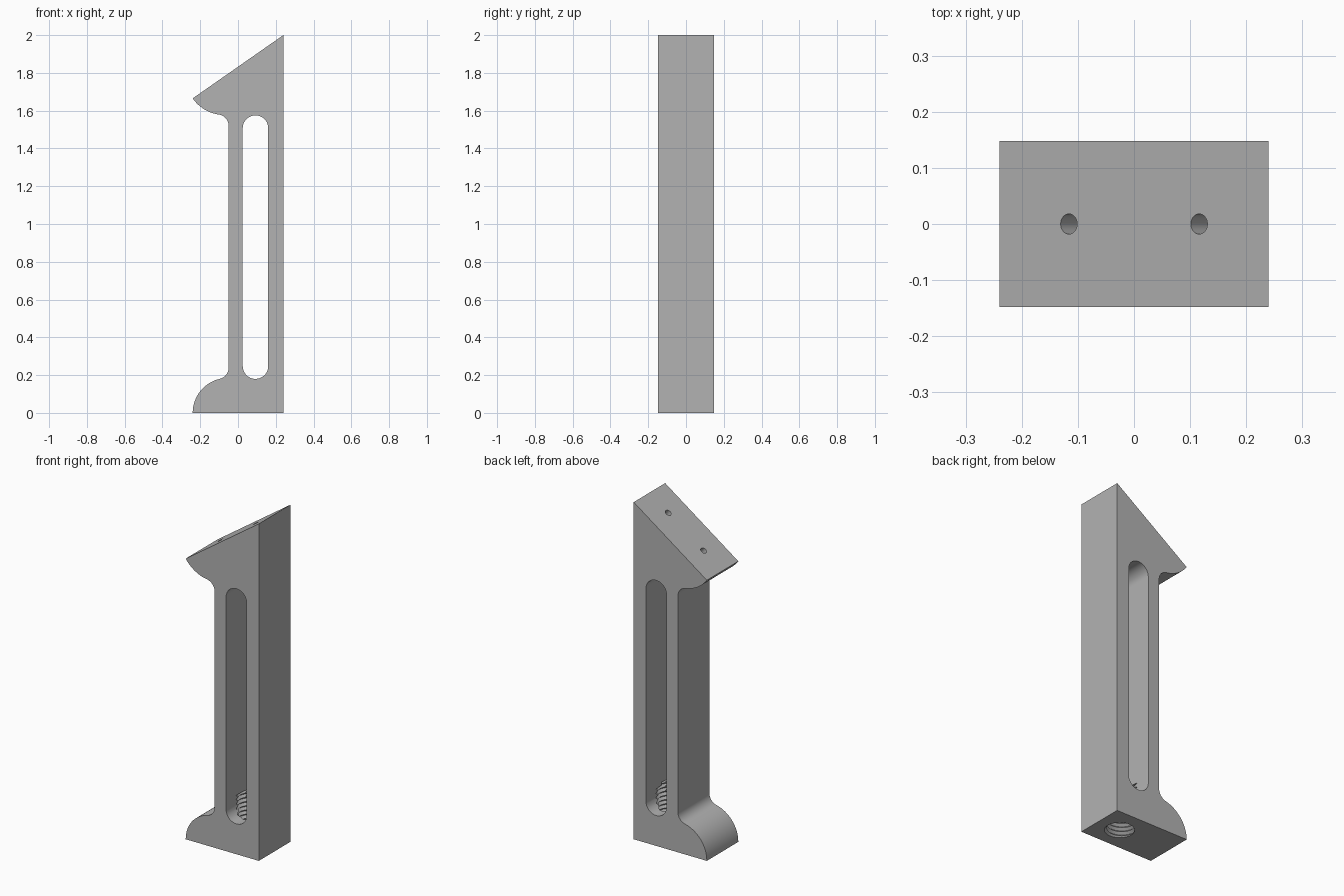
import bpy, bmesh, math
from mathutils import Vector, Matrix

if "Cube" in bpy.data.objects:
    bpy.data.objects.remove(bpy.data.objects["Cube"])

HALF_DEPTH = 0.1475
grey = bpy.data.materials.new("plain grey")
grey.diffuse_color = (0.45, 0.45, 0.45, 1)
grey.use_nodes = True
grey.node_tree.nodes["Principled BSDF"].inputs["Base Color"].default_value = grey.diffuse_color


def arc(cx, cz, r, start, end, n=16):
    """Points on an arc in the x-z plane, angles in radians."""
    return [(cx + r * math.cos(start + (end - start) * i / n),
             cz + r * math.sin(start + (end - start) * i / n)) for i in range(n + 1)]


def make_object(name, bm):
    bmesh.ops.recalc_face_normals(bm, faces=bm.faces)
    mesh = bpy.data.meshes.new(name)
    bm.to_mesh(mesh)
    bm.free()
    mesh.materials.append(grey)
    ob = bpy.data.objects.new(name, mesh)
    bpy.context.collection.objects.link(ob)
    return ob


def extrude_profile(name, points, half):
    bm = bmesh.new()
    face = bm.faces.new([bm.verts.new((x, -half, z)) for x, z in points])
    out = bmesh.ops.extrude_face_region(bm, geom=[face])
    bmesh.ops.translate(bm, vec=(0, 2 * half, 0),
                        verts=[v for v in out["geom"] if isinstance(v, bmesh.types.BMVert)])
    return make_object(name, bm)


def thread_cutter(name, x, root, crest, pitch, turns, z0, seg=32):
    """Helical V-thread solid: a root line and a crest line wound upward."""
    bm = bmesh.new()
    rows = []
    for n in range(seg * turns + 1):
        a, z = 2 * math.pi * n / seg, z0 + pitch * n / seg
        rows.append([bm.verts.new((x + r * math.cos(a), r * math.sin(a), z + dz))
                     for r, dz in ((root, 0), (crest, pitch / 2))])
    for n in range(seg * turns):
        a, b = rows[n], rows[n + 1]
        bm.faces.new((a[0], b[0], b[1], a[1]))
        if n + 1 + seg < len(rows):
            bm.faces.new((a[1], b[1], rows[n + 1 + seg][0], rows[n + seg][0]))
    # close each end with a fan to the axis
    middle = z0 + pitch * turns / 2
    edges = [e for e in bm.edges if e.is_boundary]
    ends = {low: bm.verts.new((x, 0, z0 + (0 if low else pitch * (turns + 0.5))))
            for low in (True, False)}
    for e in edges:
        low = e.verts[0].co.z < middle
        bm.faces.new((e.verts[0], e.verts[1], ends[low]))
    return make_object(name, bm)


def cut(target, cutter):
    mod = target.modifiers.new("cut", "BOOLEAN")
    mod.operation, mod.solver, mod.object = "DIFFERENCE", "EXACT", cutter
    bpy.context.view_layer.objects.active = target
    bpy.ops.object.modifier_apply(modifier=mod.name)
    bpy.data.objects.remove(cutter)


# Side profile: rounded foot, slim shaft, rounded head with a sloping top
tip, peak = Vector((-0.24, 1.665)), Vector((0.24, 2.0))
slope = (peak - tip).normalized()
shaft_x, fillet = -0.05, 0.06
fx = shaft_x - fillet

foot_c, foot_r = Vector((-0.055, 0.0)), 0.185
foot_fz = foot_c.y + math.sqrt((foot_r + fillet) ** 2 - (fx - foot_c.x) ** 2)
foot_a = math.atan2(foot_fz - foot_c.y, fx - foot_c.x)

head_r = 0.205
head_c = tip + slope * head_r
head_fz = head_c.y - math.sqrt((head_r + fillet) ** 2 - (fx - head_c.x) ** 2)
head_a = math.atan2(head_fz - head_c.y, fx - head_c.x) + 2 * math.pi
tip_a = math.atan2(slope.y, slope.x) + math.pi

profile = [(0.24, 0.0)]
profile += arc(*foot_c, foot_r, math.pi, foot_a)
profile += arc(fx, foot_fz, fillet, foot_a - math.pi, 0)[1:]
profile += arc(fx, head_fz, fillet, 0, head_a - math.pi)
profile += arc(*head_c, head_r, head_a, tip_a)[1:]
profile += [tuple(peak)]
post = extrude_profile("post", profile, HALF_DEPTH)

# Long rounded slot through the shaft
slot_x, slot_r = 0.0925, 0.0675
slot = (arc(slot_x, 1.575 - slot_r, slot_r, 0, math.pi, 28)
        + arc(slot_x, 0.18 + slot_r, slot_r, math.pi, 2 * math.pi, 28))
cut(post, extrude_profile("slot_cutter", slot, 0.3))

# Threaded hole rising from the base into the slot
cut(post, thread_cutter("thread_cutter", slot_x, 0.073, 0.087, 0.025, 13, -0.034))

# Two small screw holes square to the sloping top
for x in (-0.116, 0.116):
    bm = bmesh.new()
    bmesh.ops.create_cone(bm, cap_ends=True, segments=32, radius1=0.018,
                          radius2=0.018, depth=0.3)
    z = tip.y + (x - tip.x) * slope.y / slope.x
    turn = Matrix.Rotation(-math.atan2(slope.y, slope.x), 4, "Y")
    bmesh.ops.transform(bm, matrix=Matrix.Translation((x, 0, z)) @ turn, verts=bm.verts)
    cut(post, make_object("screw_hole_cutter", bm))

# Smooth curves, sharp edges
bpy.ops.object.select_all(action="DESELECT")
post.select_set(True)
bpy.context.view_layer.objects.active = post
bpy.ops.object.shade_smooth_by_angle(angle=math.radians(25))
